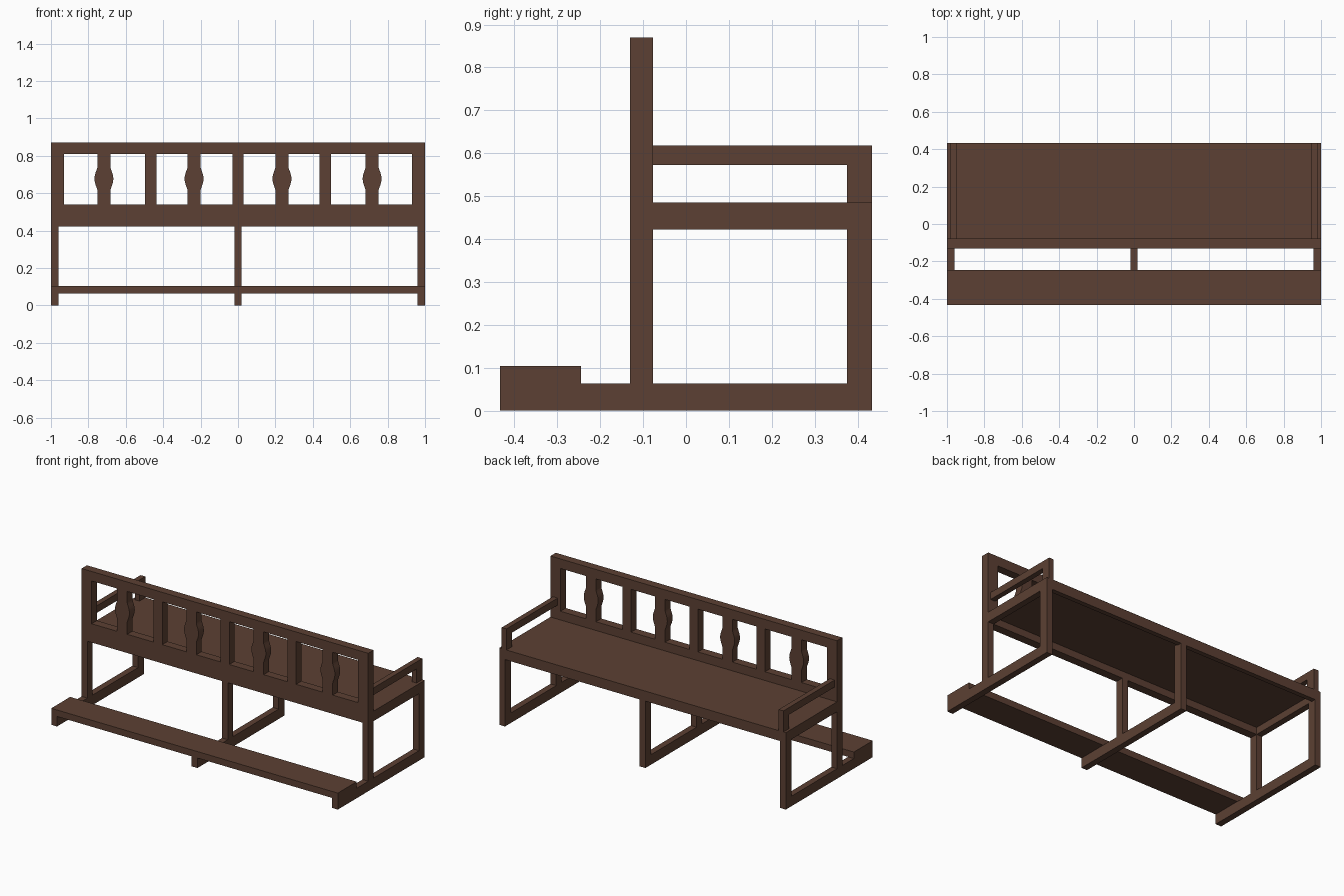
import bpy, bmesh, math

if "Cube" in bpy.data.objects:
    bpy.data.objects.remove(bpy.data.objects["Cube"])

wood = bpy.data.materials.new("dark brown wood")
wood.diffuse_color = (0.107, 0.051, 0.033, 1)
wood.use_nodes = True
wood.node_tree.nodes["Principled BSDF"].inputs["Base Color"].default_value = wood.diffuse_color


def finish(name, bm):
    bmesh.ops.recalc_face_normals(bm, faces=bm.faces)
    me = bpy.data.meshes.new(name)
    bm.to_mesh(me)
    bm.free()
    me.materials.append(wood)
    ob = bpy.data.objects.new(name, me)
    bpy.context.collection.objects.link(ob)
    return ob


def box(name, x0, x1, y0, y1, z0, z1):
    bm = bmesh.new()
    bmesh.ops.create_cube(bm, size=1)
    for v in bm.verts:
        v.co = (x1 if v.co.x > 0 else x0, y1 if v.co.y > 0 else y0, z1 if v.co.z > 0 else z0)
    return finish(name, bm)


def mirrored_box(name, x0, x1, *yz):
    box(name + "_right", x0, x1, *yz)
    box(name + "_left", -x1, -x0, *yz)


F, B = -0.433, 0.433        # front and back limits
BF, BB = -0.13, -0.077      # backrest faces
PY = 0.375                  # inner face of the seat-side posts

# Three leg frames: floor runner and two posts
for name, x0, x1 in (("left", -1, -0.96), ("middle", -0.02, 0.02), ("right", 0.96, 1)):
    box("runner_" + name, x0, x1, F, B, 0, 0.063)
    box("backrest_leg_" + name, x0, x1, BF, BB, 0.063, 0.425)
    box("seat_leg_" + name, x0, x1, PY, B, 0.063, 0.43)

# Foot board
box("foot_board", -1, 1, F, -0.245, 0.063, 0.104)

# Seat board with apron around its underside
box("seat", -1, 1, BB, B, 0.467, 0.485)
box("seat_apron", -1, 1, B - 0.03, B, 0.422, 0.467)
mirrored_box("seat_side_rail", 0.96, 1, BB, B - 0.03, 0.422, 0.467)

# Backrest frame
box("backrest_lower_rail", -1, 1, BF, BB, 0.422, 0.54)
box("backrest_top_rail", -1, 1, BF, BB, 0.81, 0.87)
mirrored_box("backrest_stile", 0.93, 1, BF, BB, 0.54, 0.81)

# Plain slats
for i, x in enumerate((-0.467, 0, 0.467)):
    box(f"plain_slat_{i}", x - 0.03, x + 0.03, BF, BB, 0.54, 0.81)

# Shaped slats with a rounded swelling in the middle
N = 12
profile = [(0.035, 0.54)]
for i in range(N + 1):
    t = 2 * i / N - 1
    w = 0.035 + 0.0155 * (0.5 + 0.5 * math.cos(math.pi * t)) ** 0.6
    profile.append((w, 0.677 + 0.06 * t))
profile.append((0.035, 0.81))
for i, x in enumerate((-0.717, -0.235, 0.235, 0.717)):
    bm = bmesh.new()
    outline = [(x + w, z) for w, z in profile] + [(x - w, z) for w, z in reversed(profile)]
    face = bm.faces.new([bm.verts.new((px, BF, pz)) for px, pz in outline])
    ext = bmesh.ops.extrude_face_region(bm, geom=[face], use_keep_orig=True)
    moved = [g for g in ext["geom"] if isinstance(g, bmesh.types.BMVert)]
    bmesh.ops.translate(bm, verts=moved, vec=(0, BB - BF, 0))
    finish(f"shaped_slat_{i}", bm)

# Armrests and their posts
mirrored_box("armrest", 0.95, 0.983, BB, B, 0.573, 0.618)
mirrored_box("armrest_post", 0.95, 0.983, PY, B, 0.485, 0.573)
